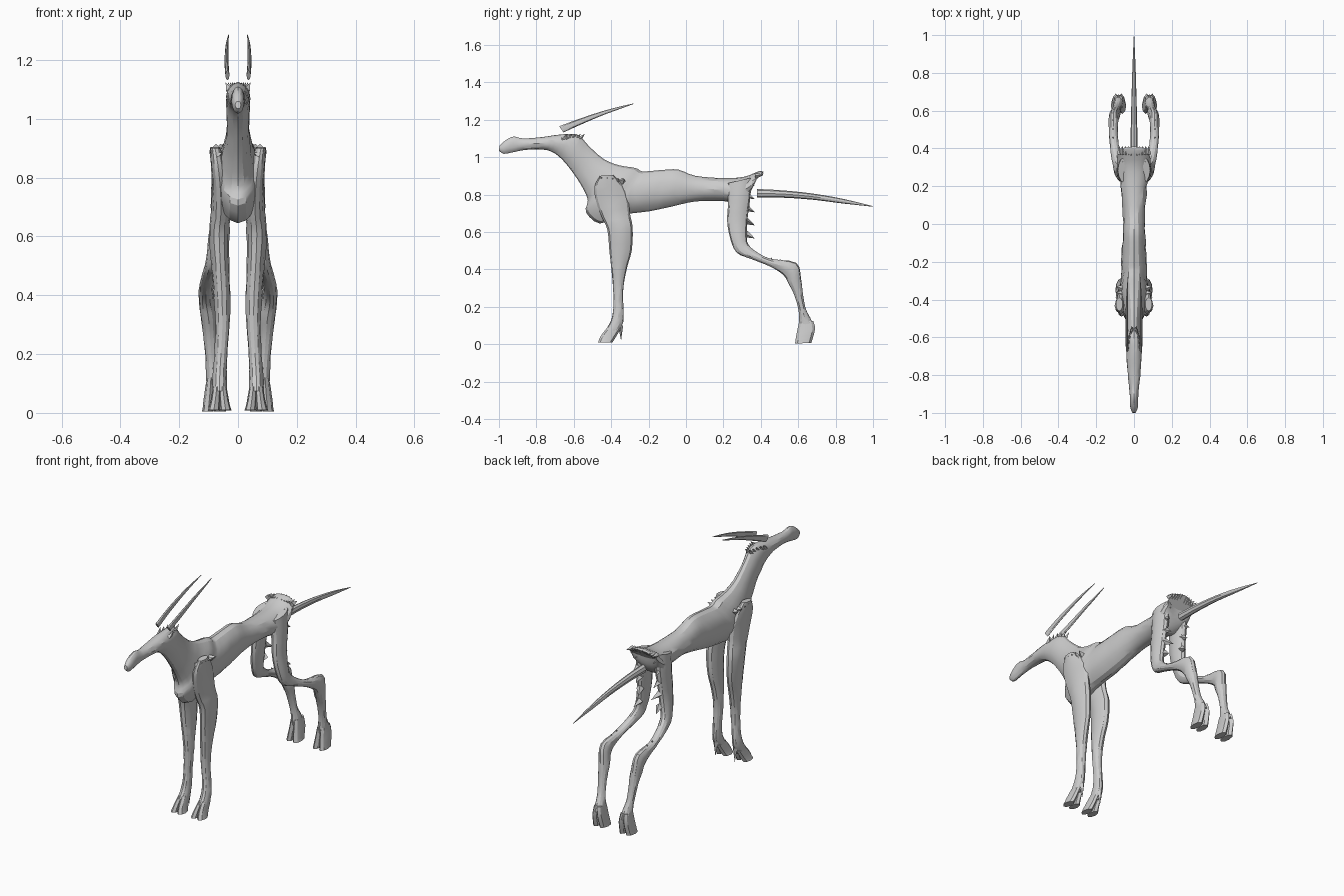
import bpy, bmesh, math, random
from mathutils import Vector

random.seed(4)


def finish(name, bm, mirror=False, smooth=True):
    bmesh.ops.recalc_face_normals(bm, faces=bm.faces)
    mesh = bpy.data.meshes.new(name)
    bm.to_mesh(mesh)
    bm.free()
    ob = bpy.data.objects.new(name, mesh)
    bpy.context.collection.objects.link(ob)
    if mirror:
        ob.modifiers.new("Mirror", 'MIRROR')
    if smooth:
        bpy.ops.object.select_all(action='DESELECT')
        ob.select_set(True)
        bpy.context.view_layer.objects.active = ob
        bpy.ops.object.shade_smooth_by_angle(angle=math.radians(25))
    return ob


def spline(rows, steps):
    # smooth in-between cross-sections
    out = []
    for i in range(len(rows) - 1):
        a, b = rows[max(i - 1, 0)], rows[i]
        c, d = rows[i + 1], rows[min(i + 2, len(rows) - 1)]
        for s in range(steps):
            t = s / steps
            out.append([0.5 * (2 * q + (r - p) * t + (2 * p - 5 * q + 4 * r - w) * t * t
                               + (3 * q - p - 3 * r + w) * t ** 3)
                        for p, q, r, w in zip(a, b, c, d)])
    return out + [rows[-1]]


def loft(bm, rows, sides=12, steps=3, rough=0.05):
    # row: lower/front y,z  upper/back y,z  centre x, half width
    rings = []
    for y0, z0, y1, z1, cx, hw in spline(rows, steps):
        c = Vector((cx, (y0 + y1) / 2, (z0 + z1) / 2))
        d = Vector((0, (y1 - y0) / 2, (z1 - z0) / 2))
        ring = []
        for k in range(sides):
            a = 2 * math.pi * k / sides
            f = 1 + random.uniform(-rough, rough)
            v = c + d * math.cos(a) + Vector((hw * math.sin(a) * f, 0, 0))
            v.z = max(v.z, 0)
            ring.append(bm.verts.new(v))
        rings.append(ring)
    for r, q in zip(rings, rings[1:]):
        for k in range(sides):
            j = (k + 1) % sides
            bm.faces.new((r[k], r[j], q[j], q[k]))
    bm.faces.new(rings[0])
    bm.faces.new(rings[-1])


def spike(bm, base, tip, r):
    # ragged tuft of hair or dew claw
    base, tip = Vector(base), Vector(tip)
    q = (tip - base).to_track_quat('Z', 'Y')
    ring = [bm.verts.new(base + q @ Vector((r * math.cos(a), r * math.sin(a), 0)))
            for a in (0, 1.57, 3.14, 4.71)]
    top = bm.verts.new(tip)
    bm.faces.new(ring)
    for k in range(4):
        bm.faces.new((ring[k], ring[(k + 1) % 4], top))


# Head, neck and torso in one skin
body = [
    (-1, 1.035, -.997, 1.06, .010), (-.975, 1.018, -.965, 1.09, .020),
    (-.93, 1.025, -.92, 1.11, .022), (-.87, 1.037, -.87, 1.10, .025),
    (-.79, 1.042, -.77, 1.107, .035), (-.72, 1.03, -.68, 1.12, .040),
    (-.66, .985, -.58, 1.12, .041), (-.60, .91, -.52, 1.06, .037),
    (-.555, .84, -.44, .99, .044), (-.525, .77, -.36, .957, .058),
    (-.535, .705, -.27, .942, .072), (-.46, .645, -.24, .925, .074),
    (-.35, .69, -.20, .925, .070), (-.20, .71, -.12, .932, .065),
    (-.08, .735, -.04, .933, .060), (.05, .763, .05, .90, .058),
    (.20, .765, .20, .888, .070), (.29, .75, .31, .895, .085),
    (.34, .80, .39, .925, .085), (.355, .86, .41, .922, .075)]
bm = bmesh.new()
loft(bm, [(a, b, c, d, 0, w) for a, b, c, d, w in body], sides=16)
finish("body", bm)

# Front legs
bm = bmesh.new()
loft(bm, [
    (-.46, .90, -.39, .905, .078, .018), (-.49, .84, -.34, .85, .068, .024),
    (-.48, .76, -.31, .78, .060, .028), (-.45, .68, -.30, .70, .058, .032),
    (-.42, .61, -.285, .62, .064, .035), (-.41, .50, -.29, .50, .060, .030),
    (-.40, .41, -.315, .41, .055, .029), (-.39, .30, -.335, .30, .053, .025),
    (-.388, .20, -.335, .20, .058, .022), (-.40, .13, -.335, .12, .062, .024),
    (-.43, .075, -.365, .06, .063, .026)])
finish("front_leg", bm, True)

# Hind legs
bm = bmesh.new()
loft(bm, [
    (.22, .86, .35, .89, .055, .030), (.225, .76, .345, .79, .060, .032),
    (.22, .66, .33, .68, .065, .028), (.235, .57, .325, .58, .075, .028),
    (.27, .49, .335, .53, .085, .026), (.35, .455, .39, .485, .098, .024),
    (.45, .415, .46, .455, .108, .023), (.52, .37, .59, .435, .108, .026),
    (.55, .32, .615, .35, .100, .028), (.58, .26, .625, .27, .095, .024),
    (.60, .19, .64, .19, .090, .021), (.605, .14, .665, .14, .085, .024),
    (.605, .09, .685, .095, .082, .027)])
finish("hind_leg", bm, True)

# Cloven hooves
for name, cx, rows in (
        ("front_hoof", .062, [(-.42, .09, -.35, .08), (-.455, .045, -.38, .03), (-.47, .01, -.395, .008)]),
        ("hind_hoof", .082, [(.605, .12, .68, .125), (.59, .05, .69, .08), (.583, .004, .67, .006)])):
    bm = bmesh.new()
    for side in (-1, 1):
        loft(bm, [r + (cx + side * (.010 + .005 * i), .014 + .003 * i)
                  for i, r in enumerate(rows)], sides=8)
    finish(name, bm, True)

# Horns: long thin swept blades
bm = bmesh.new()
loft(bm, [
    (-.655, 1.132, -.678, 1.165, .036, .007), (-.56, 1.175, -.57, 1.205, .039, .007),
    (-.45, 1.222, -.456, 1.243, .038, .006), (-.36, 1.255, -.364, 1.268, .036, .004),
    (-.28, 1.284, -.281, 1.287, .032, .001)], sides=8, rough=0)
finish("horn", bm, True)

# Tail: drooping tapered spike
bm = bmesh.new()
loft(bm, [
    (.38, .783, .38, .83, 0, .020), (.52, .783, .52, .822, 0, .017),
    (.68, .772, .68, .805, 0, .013), (.84, .752, .84, .777, 0, .008),
    (1, .735, 1, .738, 0, .001)], sides=8, rough=0)
finish("tail", bm)

# Ragged hair on brow, shoulders, rump, hocks; rear dew claws
bm = bmesh.new()
for i in range(5):
    t = i / 4
    spike(bm, (.028 - .02 * t, -.66 + .09 * t, 1.095), (.042 - .03 * t, -.63 + .09 * t, 1.125), .014)
    spike(bm, (.065, -.46 + .03 * i, .87), (.098, -.45 + .03 * i, .895 - .012 * t), .018)
    z = .86 - .07 * i
    spike(bm, (.06, .32, z + .01), (.055 + random.uniform(-.02, .02), .368, z - .015), .02)
    spike(bm, (.015 + .015 * i, .37, .90), (.015 + .016 * i, .415, .925 - .02 * t), .016)
for i in range(3):
    spike(bm, (.108, .45 + .05 * i, .43), (.112, .46 + .045 * i, .465 - .008 * i), .016)
spike(bm, (.06, -.35, .10), (.06, -.347, .02), .014)
finish("hair_tufts", bm, True, False)
